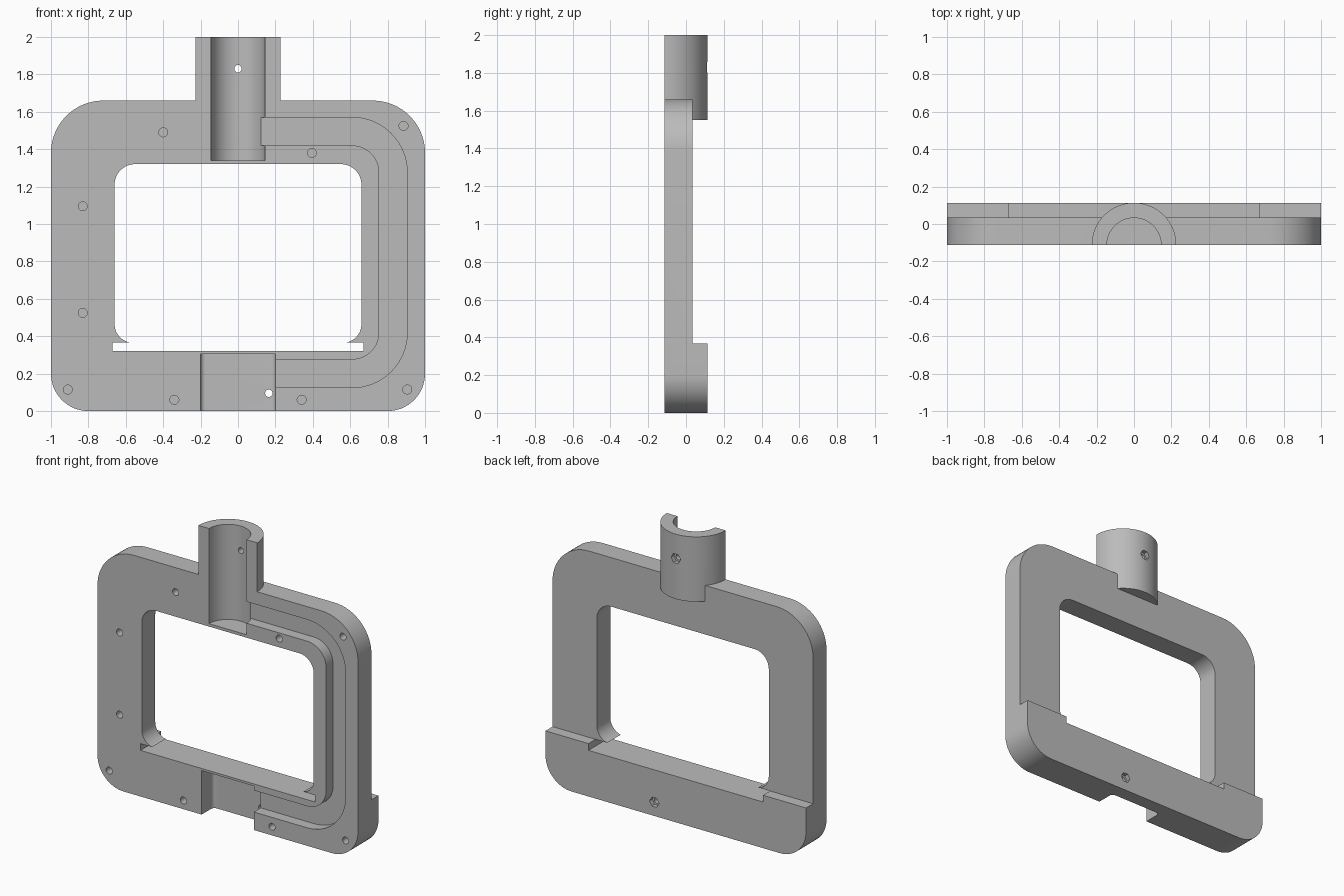
import bpy, bmesh
from math import sin, cos, radians
from mathutils import Vector

cube = bpy.data.objects.get("Cube")
if cube:
    bpy.data.objects.remove(cube, do_unlink=True)

FRONT, PLATE_BACK, BACK = -0.1125, 0.035, 0.1125
LEDGE = 0.367

grey = bpy.data.materials.new("plain grey")
grey.use_nodes = True
colour = (0.5, 0.5, 0.5, 1)
grey.diffuse_color = colour
grey.node_tree.nodes["Principled BSDF"].inputs["Base Color"].default_value = colour


def arc(cx, cy, r, start, end, steps=16):
    angles = [radians(start + (end - start) * i / steps) for i in range(steps + 1)]
    return [(cx + r * cos(a), cy + r * sin(a)) for a in angles]


def rounded(x0, y0, x1, y1, low, high):
    """Rectangle outline with separate lower and upper corner radii."""
    return (arc(x0 + low, y0 + low, low, 180, 270) + arc(x1 - low, y0 + low, low, 270, 360)
            + arc(x1 - high, y1 - high, high, 0, 90) + arc(x0 + high, y1 - high, high, 90, 180))


def prism(name, outline, a, b, axis="Y"):
    """Extrude an outline from a to b along the Y or Z axis."""
    bm = bmesh.new()
    place = (lambda p, t: (p[0], t, p[1])) if axis == "Y" else (lambda p, t: (p[0], p[1], t))
    face = bm.faces.new([bm.verts.new(place(p, a)) for p in outline])
    moved = bmesh.ops.extrude_face_region(bm, geom=[face])["geom"]
    shift = Vector(place((0, 0), b - a))
    bmesh.ops.translate(bm, vec=shift, verts=[v for v in moved if isinstance(v, bmesh.types.BMVert)])
    bmesh.ops.recalc_face_normals(bm, faces=bm.faces)
    mesh = bpy.data.meshes.new(name)
    bm.to_mesh(mesh)
    bm.free()
    mesh.materials.append(grey)
    obj = bpy.data.objects.new(name, mesh)
    bpy.context.collection.objects.link(obj)
    return obj


def box(x0, z0, x1, z1):
    return [(x0, z0), (x1, z0), (x1, z1), (x0, z1)]


def circle(x, y, r, sides=32):
    return arc(x, y, r, 0, 360, sides)[:-1]


def combine(tool, operation="DIFFERENCE"):
    tool.hide_render = True
    bpy.context.view_layer.objects.active = frame
    mod = frame.modifiers.new(tool.name, "BOOLEAN")
    mod.operation, mod.solver, mod.object = operation, "EXACT", tool
    bpy.ops.object.modifier_apply(modifier=mod.name)
    bpy.data.objects.remove(tool, do_unlink=True)


# Rounded frame, thinned behind everywhere above the lower lip
frame = prism("clamp_frame_half", rounded(-1, 0, 1, 1.66, 0.2, 0.28), FRONT, BACK)
combine(prism("back_relief", box(-2, LEDGE, 2, 3), PLATE_BACK, 1))

# Half-round neck
combine(prism("neck", circle(0, FRONT, 0.226, 96), 1.55, 2, "Z"), "UNION")
combine(prism("front_trim", box(-2, -1, 2, 3), -1, FRONT))
combine(prism("neck_bore", circle(0, FRONT, 0.145, 96), 1.34, 2.5, "Z"))

# Window with a wider slot along its lower edge
combine(prism("window", rounded(-0.66, LEDGE - 0.002, 0.66, 1.32, 0.1, 0.11), -1, 1))
combine(prism("slot", box(-0.67, 0.32, 0.67, LEDGE), -1, 1))

# Connector pocket and the curved cable channel
combine(prism("pocket", rounded(-0.2, -0.3, 0.2, 0.0175, 0.025, 0.025), -0.5, 0.305, "Z"))
channel = ([(0.12, 1.57)] + arc(0.61, 1.275, 0.295, 90, 0) + arc(0.61, 0.42, 0.295, 0, -90)
           + [(0.19, 0.125), (0.19, 0.275)] + arc(0.61, 0.42, 0.145, -90, 0)
           + arc(0.61, 1.275, 0.145, 0, 90) + [(0.12, 1.42)])
combine(prism("channel", channel, -0.5, FRONT + 0.075))

# Blind pin holes in the front
for x, z in [(-0.4, 1.49), (0.395, 1.38), (0.885, 1.525), (-0.83, 1.095), (-0.83, 0.525),
             (-0.91, 0.115), (0.905, 0.115), (-0.34, 0.06), (0.34, 0.06)]:
    combine(prism("pin_hole", circle(x, z, 0.024, 20), -0.5, FRONT + 0.1))

# Screw holes with hexagonal recesses at the back
for x, z in [(0, 1.83), (0.165, 0.095)]:
    combine(prism("screw_hole", circle(x, z, 0.02, 20), -0.5, 0.5))
    combine(prism("nut_recess", circle(x, z, 0.036, 6), BACK - 0.03, 0.5))

bpy.ops.object.select_all(action="DESELECT")
frame.select_set(True)
bpy.context.view_layer.objects.active = frame
bpy.ops.object.shade_smooth_by_angle(angle=radians(30))
